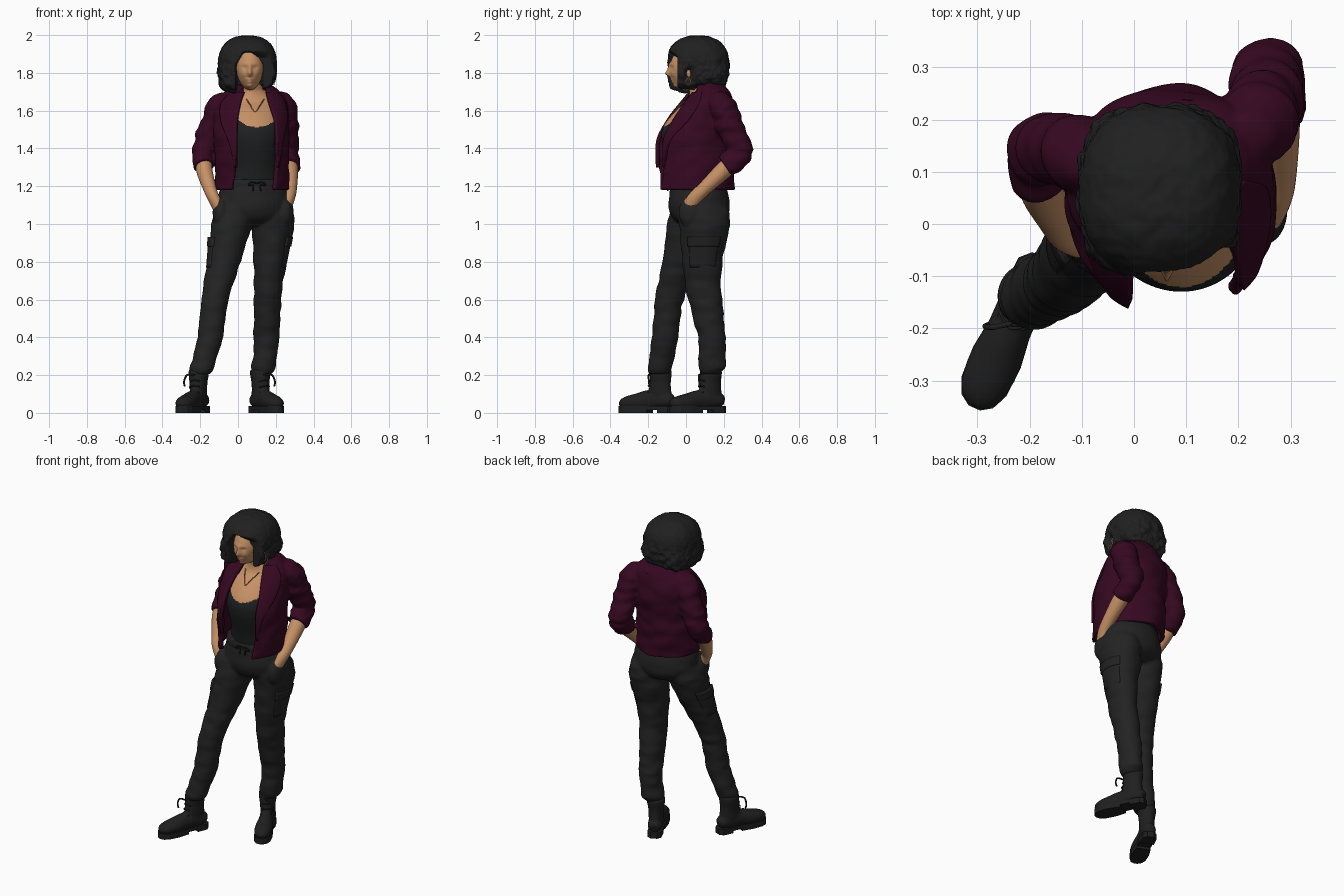
import bpy, bmesh, math
from mathutils import Vector, Quaternion, noise

def material(name, rgb):
    m = bpy.data.materials.new(name)
    m.diffuse_color = (*rgb, 1)
    return m

SKIN = material("skin", (0.56, 0.28, 0.13))
JACKET = material("plum cloth", (0.037, 0.0025, 0.015))
PANTS = material("black cotton", (0.0165, 0.0165, 0.017))
TANK = material("black knit", (0.014, 0.015, 0.0155))
HAIR = material("black hair", (0.0145, 0.0145, 0.015))
BOOT = material("black leather", (0.014, 0.014, 0.0145))
GOLD = material("gold", (0.45, 0.23, 0.10))

def clamp(v):
    return max(0.0, min(1.0, v))

def spline(keys, sub):
    """Catmull-Rom through tuples of any length."""
    out = []
    for i in range(len(keys) - 1):
        a, b, c, d = (keys[min(max(j, 0), len(keys) - 1)] for j in range(i - 1, i + 3))
        for s in range(sub):
            t = s / sub
            out.append([0.5 * (2*q + (r-p)*t + (2*p - 5*q + 4*r - w)*t*t + (3*q - p - 3*r + w)*t**3)
                        for p, q, r, w in zip(a, b, c, d)])
    return out + [list(keys[-1])]

def loft(bm, keys, flat=True, rot=0, n=32, sub=6, thick=0, wr=0.0, fr=(9, 9, 24)):
    """Skin elliptical rings (x,y,z,rx,ry[,arc start,arc end]); flat rings stay level."""
    rows = spline(keys, sub)
    cs = [Vector(r[:3]) for r in rows]
    q, last, rings = Quaternion((0, 0, 1), math.radians(rot)), None, []
    for i, r in enumerate(rows):
        if not flat:
            t = (cs[min(i+1, len(cs)-1)] - cs[max(i-1, 0)]).normalized()
            q = t.to_track_quat('Z', 'Y') if last is None else last.rotation_difference(t) @ q
            last = t
        if thick:
            ts = [math.radians(r[5] + (r[6]-r[5]) * k / n) for k in range(n + 1)]
            offs = [(a, 0) for a in ts] + [(a, thick) for a in reversed(ts)]
        else:
            offs = [(2 * math.pi * k / n, 0) for k in range(n)]
        ring = []
        for a, d in offs:
            o = q @ Vector(((r[3]-d) * math.sin(a), -(r[4]-d) * math.cos(a), 0))
            p = cs[i] + o
            if wr:
                p += o.normalized() * wr * noise.noise(Vector((p.x*fr[0], p.y*fr[1], p.z*fr[2])))
            ring.append(bm.verts.new(p))
        rings.append(ring)
    m = len(rings[0])
    for a, b in zip(rings, rings[1:]):
        for k in range(m):
            bm.faces.new((a[k], a[(k+1) % m], b[(k+1) % m], b[k]))
    for ring in (rings[0], rings[-1]):
        if thick:
            for k in range(n):
                bm.faces.new((ring[k], ring[k+1], ring[m-2-k], ring[m-1-k]))
        else:
            bm.faces.new(ring)

def finish(name, bm, mat, smooth=True, voxel=0, place=None):
    bmesh.ops.recalc_face_normals(bm, faces=bm.faces[:])
    me = bpy.data.meshes.new(name)
    bm.to_mesh(me)
    bm.free()
    ob = bpy.data.objects.new(name, me)
    bpy.context.collection.objects.link(ob)
    me.materials.append(mat)
    for p in me.polygons:
        p.use_smooth = smooth
    if voxel:
        r = ob.modifiers.new("blend", 'REMESH')
        r.mode, r.voxel_size, r.use_smooth_shade = 'VOXEL', voxel, True
        s = ob.modifiers.new("soften", 'SMOOTH')
        s.factor, s.iterations = 0.5, 4
    if place:
        ob.location = (place[0], place[1], 0)
        ob.rotation_euler.z = math.radians(place[2])
    return ob

def single(name, keys, mat, place=None, **kw):
    bm = bmesh.new()
    loft(bm, keys, **kw)
    return finish(name, bm, mat, place=place)

def cord(name, pts, r, mat, place=None):
    return single(name, [(*p, r, r) for p in pts], mat, place, flat=False, n=8, sub=4)

def ball(bm, c, r, sub=3):
    for v in bmesh.ops.create_icosphere(bm, subdivisions=sub, radius=1)['verts']:
        v.co = Vector([c[i] + r[i] * v.co[i] for i in range(3)])

# trousers: hips, legs and hand bulges blended into one skin
bm = bmesh.new()
loft(bm, [(.08, .06, 1.25, .15, .125), (.083, .065, 1.2, .175, .145), (.085, .07, 1.1, .195, .162),
          (.08, .072, 1.03, .17, .14), (.075, .07, .99, .08, .08)], rot=9, wr=.004)
loft(bm, [(-.01, .05, 1.1, .10, .12), (-.033, .028, 1.0, .108, .13), (-.075, -.025, .8, .09, .10),
          (-.12, -.09, .6, .071, .076), (-.148, -.108, .4, .068, .070), (-.178, -.128, .29, .062, .068),
          (-.19, -.135, .24, .064, .066), (-.198, -.137, .205, .048, .050)], wr=.010)
loft(bm, [(.18, .08, 1.1, .10, .13), (.186, .1, 1.0, .113, .135), (.17, .087, .8, .087, .107),
          (.157, .1, .6, .073, .09), (.15, .138, .4, .070, .073), (.14, .137, .29, .064, .072),
          (.135, .135, .24, .066, .074), (.128, .128, .205, .048, .052)], wr=.010)
ball(bm, (.25, .03, 1.06), (.045, .07, .085))
ball(bm, (-.09, -.02, 1.06), (.045, .06, .085))
finish("trousers", bm, PANTS, voxel=.008)
# waistband, drawstring, cargo pockets with flaps
single("waistband", [(.083, .065, 1.195, .178, .15), (.082, .062, 1.215, .174, .148),
                     (.081, .06, 1.235, .166, .142)], PANTS, rot=9, n=48, wr=.003)
for s in (-1, 1):
    cord("drawstring", [(.1, -.09, 1.215), (.1 + s*.03, -.1, 1.222), (.1 + s*.045, -.097, 1.205),
                        (.1 + s*.02, -.095, 1.205), (.1 + s*.02, -.097, 1.175)], .004, PANTS)
for side, lo, hi, a in (("left", (-.085, -.038, .77, .084, .094), (-.05, .008, .93, .106, .12), -130),
                        ("right", (.169, .087, .77, .085, .104), (.181, .095, .93, .106, .126), 50)):
    arc = (a, a + 80)
    single(side + "_cargo_pocket", [(*lo, *arc), (*hi, *arc)], PANTS, thick=.03, n=16)
    mid = [l + (h - l) * .7 for l, h in zip(lo, hi)]
    grow = (0, 0, 0, .005, .005)
    single(side + "_pocket_flap", [(*[p + g for p, g in zip(k, grow)], a - 3, a + 83) for k in (mid, hi)],
           PANTS, thick=.03, n=16)

# boots, built toe forward then turned outward
OUTLINE = [(.082, .02), (.062, .040), (0, .042), (-.06, .041), (-.13, .050), (-.19, .047), (-.222, .033), (-.236, .012)]
def sole(name, outline, z0, z1, place):
    bm = bmesh.new()
    pts = [(w, y) for y, w in outline] + [(-w, y) for y, w in reversed(outline)]
    f = bm.faces.new([bm.verts.new((x, y, z0)) for x, y in pts])
    ext = bmesh.ops.extrude_face_region(bm, geom=[f])['geom']
    bmesh.ops.translate(bm, vec=(0, 0, z1 - z0), verts=[g for g in ext if isinstance(g, bmesh.types.BMVert)])
    finish(name, bm, BOOT, smooth=False, place=place)

for side, s, pl in (("left", -1, (-.210, -.137, -24)), ("right", 1, (.119, .128, 25))):
    sole(side + "_sole", OUTLINE, .014, .036, pl)
    sole(side + "_heel", OUTLINE[:3], 0, .015, pl)
    sole(side + "_tread", OUTLINE[3:], 0, .015, pl)
    bm = bmesh.new()
    loft(bm, [(0, .076, .06, .022, .025), (0, .055, .065, .040, .038), (0, 0, .07, .043, .05),
              (0, -.07, .068, .043, .052), (0, -.13, .058, .050, .046), (0, -.185, .052, .047, .038),
              (0, -.215, .047, .036, .028), (0, -.232, .04, .014, .012)], flat=False, n=24)
    loft(bm, [(0, .015, .05, .042, .058), (0, .0, .11, .042, .062), (0, .0, .16, .046, .058),
              (0, .004, .21, .052, .06), (0, .004, .23, .05, .058)], n=24, wr=.003)
    finish(side + "_boot", bm, BOOT, voxel=.007, place=pl)
    for k in range(4):
        z, y = .105 + k * .03, -.073 + k * .006
        cord(side + "_lace", [(-.03, y + .02, z), (0, y, z + .008), (.03, y + .02, z + .004)], .004, BOOT, pl)
    cord(side + "_lace_end", [(0, -.058, .2), (s*.03, -.08, .2), (s*.045, -.085, .165),
                              (s*.042, -.08, .14)], .005, BOOT, pl)

# torso: knit top with bare chest and neck above the neckline
body = single("torso", [(.085, .06, 1.2, .15, .13), (.085, .06, 1.3, .14, .15), (.085, .055, 1.44, .162, .183),
                        (.083, .06, 1.52, .166, .178), (.08, .085, 1.6, .16, .138), (.082, .1, 1.65, .14, .095),
                        (.085, .08, 1.70, .066, .062), (.075, .055, 1.74, .052, .053), (.065, .04, 1.8, .05, .05)],
              TANK, rot=9, n=128, sub=16)
body.data.materials.append(SKIN)
for p in body.data.polygons:
    c = p.center
    p.material_index = int(c.z > 1.512 + 4 * (c.x - .1) ** 2)

# jacket: open-front shell and pushed-up sleeves blended together
JK = [(.075, .04, 1.18, .195, .216, 26, 315), (.072, .04, 1.3, .196, .214, 33, 322),
      (.07, .045, 1.44, .202, .214, 33, 326), (.07, .077, 1.55, .200, .185, 33, 328),
      (.07, .112, 1.64, .19, .142, 28, 334), (.078, .125, 1.70, .145, .105, 30, 330),
      (.08, .115, 1.735, .095, .085, 42, 318)]
R_SLEEVE = [(.19, .16, 1.66, .05), (.238, .19, 1.62, .073), (.25, .24, 1.5, .071),
            (.258, .288, 1.4, .067), (.266, .275, 1.355, .063), (.270, .235, 1.325, .060), (.272, .205, 1.305, .056)]
L_SLEEVE = [(-.04, .13, 1.655, .05), (-.088, .132, 1.62, .072), (-.135, .14, 1.52, .068),
            (-.172, .143, 1.41, .064), (-.185, .12, 1.355, .060), (-.184, .09, 1.325, .057), (-.18, .075, 1.31, .053)]
bm = bmesh.new()
loft(bm, JK, rot=9, n=64, thick=.028, wr=.012, fr=(10, 10, 16))
for s in (R_SLEEVE, L_SLEEVE):
    loft(bm, [(x, y, z, r, r) for x, y, z, r in s], flat=False, wr=.015, fr=(9, 9, 26))
finish("jacket", bm, JACKET, voxel=.007)
# lapels and collar
for s in (-1, 1):
    arcs = [(34, 36), (32, 45), (30, 60), (24, 62), (24, 56)]
    keys = [(*k[:3], k[3] + .008, k[4] + .008, *sorted((s*a, s*b))) for k, (a, b) in zip(JK[1:6], arcs)]
    single(("left" if s < 0 else "right") + "_lapel", keys, JACKET, rot=9, n=12, thick=.02)
single("collar", [(.08, .12, 1.685, .145, .118, 45, 315), (.08, .118, 1.715, .115, .100, 42, 318),
                  (.08, .112, 1.75, .088, .086, 38, 322)], JACKET, rot=9, n=40, thick=.018)

# forearms going into the pockets
single("right_forearm", [(.266, .28, 1.36, .045, .045), (.272, .2, 1.285, .046, .046), (.275, .1, 1.19, .037, .037),
                         (.268, .05, 1.14, .034, .038), (.25, .01, 1.08, .03, .04)], SKIN, flat=False)
single("left_forearm", [(-.184, .13, 1.37, .044, .044), (-.178, .07, 1.285, .043, .043), (-.15, .01, 1.19, .035, .036),
                        (-.13, -.02, 1.14, .031, .036), (-.095, -.03, 1.07, .03, .04)], SKIN, flat=False)

# head with sculpted face: (push, x, z, width, height)
FACE = [(-.024, 0, -.027, .011, .015), (-.012, 0, -.002, .009, .024), (-.005, 0, .024, .04, .009),
        (.007, .029, .006, .013, .009), (.007, -.029, .006, .013, .009), (-.005, .036, -.03, .016, .014),
        (-.005, -.036, -.03, .016, .014), (-.011, 0, -.056, .02, .005), (-.011, 0, -.069, .017, .006),
        (-.017, 0, -.092, .02, .015)]
bm = bmesh.new()
bmesh.ops.create_icosphere(bm, subdivisions=5, radius=1)
for v in bm.verts:
    d = v.co.copy()
    x, y, z = d.x * .075, d.y * .09, d.z * .114
    x *= 1 - .18 * clamp(-d.z)
    if d.y < 0:
        y += clamp(-d.y * 3) * sum(a * math.exp(-((x-px)/w)**2 - ((z-pz)/h)**2) for a, px, pz, w, h in FACE)
    v.co = (.063 + x, .005 + y, 1.822 + z)
finish("head", bm, SKIN)

# curly hair volume, pressed back around the face and at the right ear
bm = bmesh.new()
bmesh.ops.create_icosphere(bm, subdivisions=6, radius=1)
for v in bm.verts:
    d = v.co.copy()
    e = 2.35 if d.z > 0 else 2.35 + 1.4 * clamp(-d.z * 2)
    d /= sum(abs(c) ** e for c in d) ** (1 / e)
    up = .148 if d.z > 0 else .146 - .020 * d.x - .012 * d.y
    p = Vector((.05 + .155*d.x, .063 + .165*d.y, 1.85 + up*d.z))
    amp = .003 + .008 * clamp((1.9 - p.z) / .1)
    p += v.co * amp * (noise.noise(p * 28) + .6 * noise.noise(p * 60))
    h = clamp((1.915 - p.z) / .07)
    l, r = .035 - .043 * h, .065 + .065 * h
    w = clamp((p.x - l) / .012 + .5) * clamp((r - p.x) / .012 + .5) * clamp(h * 4)
    back = .02 if p.z > 1.735 else .10
    if p.x > r:
        p.y += (max(p.y, -.045) - p.y) * clamp(h * 2)
    if p.y < back:
        p.y += (back - p.y) * w
    if p.x > .1:
        p.x -= .035 * math.exp(-((p.y - .015) / .02) ** 2 - ((p.z - 1.795) / .035) ** 2)
    v.co = p
finish("hair", bm, HAIR)

# ear, earring and necklace
bm = bmesh.new()
ball(bm, (.165, .015, 1.80), (.014, .014, .028))
finish("right_ear", bm, SKIN)
cord("earring", [(.178, .012, 1.775), (.19, -.001, 1.755), (.19, .012, 1.738), (.19, .025, 1.755), (.178, .014, 1.775)],
     .003, GOLD)
cord("necklace", [(.045, .012, 1.66), (.065, -.028, 1.63), (.09, -.057, 1.595), (.118, -.032, 1.63), (.137, .016, 1.66)],
     .003, GOLD)
